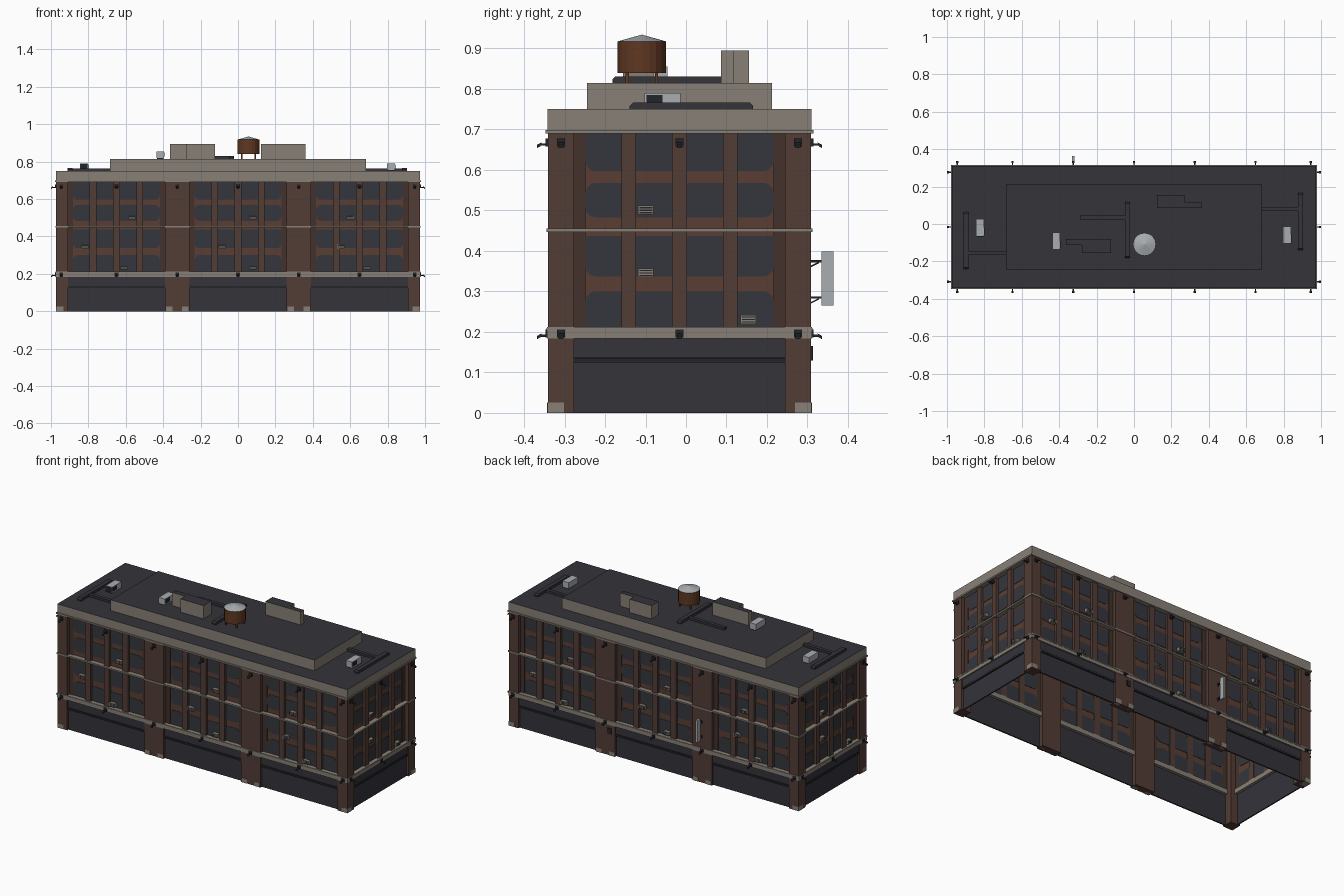
import bpy, bmesh, math
from mathutils import Matrix, Vector

if "Cube" in bpy.data.objects:
    bpy.data.objects.remove(bpy.data.objects["Cube"])

def material(name, r, g, b):
    m = bpy.data.materials.new(name)
    m.diffuse_color = (r, g, b, 1)
    m.use_nodes = True
    m.node_tree.nodes["Principled BSDF"].inputs["Base Color"].default_value = m.diffuse_color
    return m

BRICK = material("brick", .085, .045, .036)
DARK_BRICK = material("dark brick", .058, .031, .024)
SPANDREL = material("spandrel brick", .10, .048, .033)
STONE = material("stone", .245, .215, .18)
ROOF = material("dark roof", .034, .033, .042)
GLASS = material("window glass", .036, .037, .047)
METAL = material("light metal", .40, .42, .44)
IRON = material("black iron", .017, .018, .021)
WOOD = material("tank wood", .115, .040, .016)

X, HY, CY = .973, .325, -.016          # half width, half depth, centre of the body in y
parts = {}

def part(name, *mats):
    if name not in parts:
        parts[name] = (bmesh.new(), mats)
    return parts[name][0]

def prism(bm, pts, offset, M=Matrix()):
    """Extrude a polygon (list of 3D points) by an offset vector."""
    a = [bm.verts.new(M @ Vector(p)) for p in pts]
    b = [bm.verts.new(M @ (Vector(p) + Vector(offset))) for p in pts]
    n = len(a)
    bm.faces.new(a)
    bm.faces.new(b[::-1])
    for i in range(n):
        bm.faces.new((a[i], b[i], b[(i + 1) % n], a[(i + 1) % n]))

def box(bm, x0, x1, y0, y1, z0, z1, M=Matrix()):
    prism(bm, [(x0, y0, z0), (x1, y0, z0), (x1, y1, z0), (x0, y1, z0)], (0, 0, z1 - z0), M)

def ring(bm, out, z0, z1, t=.04):
    """Hollow band around the building, standing out from the walls."""
    x, y0, y1 = X + out, CY - HY - out, CY + HY + out
    box(bm, -x, x, y0, y0 + t, z0, z1)
    box(bm, -x, x, y1 - t, y1, z0, z1)
    box(bm, -x, -x + t, y0 + t, y1 - t, z0, z1)
    box(bm, x - t, x, y0 + t, y1 - t, z0, z1)

def window(M, c, y, z0, z1, low=True, high=True):
    """Wide glass plate with rounded corners, showing on both wall sides."""
    hw, r, pts = .232, .024, []
    for sx, sz, a0, rounded in ((1, 1, 0, high), (-1, 1, 90, high), (-1, -1, 180, low), (1, -1, 270, low)):
        cx, cz = c + sx * (hw - r), (z1 if sz > 0 else z0) - sz * r
        if rounded:
            for k in range(4):
                a = math.radians(a0 + 30 * k)
                pts.append((cx + r * math.cos(a), y, cz + r * math.sin(a)))
        else:
            pts.append((c + sx * hw, y, z1 if sz > 0 else z0))
    prism(part("windows", GLASS), pts, (0, .009, 0), M)

def window_unit(M, u, D, z):
    box(part("window_coolers", STONE), u - .019, u + .019, -D + .003, -D + .03, z, z + .022, M)
    for k in range(3):
        box(part("cooler_grilles", IRON), u - .016, u + .016, -D + .002, -D + .004,
            z + .003 + .006 * k, z + .006 + .006 * k, M)

def wall_lamp(M, u, D, z):
    bm = part("wall_lamps", IRON)
    box(bm, u - .010, u + .010, -D - .006, -D + .002, z, z + .020, M)
    box(bm, u - .003, u + .003, -D - .020, -D - .004, z + .002, z + .007, M)
    prism(bm, [(u - .006, -D - .016, z + .010), (u - .006, -D - .027, z + .004),
               (u - .006, -D - .027, z - .004), (u - .006, -D - .018, z + .001)], (.012, 0, 0), M)

def bay(M, c, D):
    """One bay: storefront, recessed wall, windows and piers."""
    w = .26
    front = part("storefronts", ROOF)
    box(front, c - w, c + w, -D + .012, -D + .02, 0, .185, M)
    box(front, c - w, c + w, -D + .006, -D + .014, .137, .185, M)
    box(part("storefront_rails", IRON), c - w, c + w, -D + .004, -D + .013, .124, .135, M)
    box(part("bay_walls", SPANDREL), c - w, c + w, -D + .025, -D + .03, .2, .70, M)
    for s in (-1, 1):
        a, b = sorted((c + s * .232, c + s * w))
        box(part("bay_edges", DARK_BRICK), a, b, -D + .021, -D + .032, .2, .69, M)
    for z0, z1, lo, hi in ((.597, .69, True, False), (.483, .568, True, True),
                           (.337, .437, True, False), (.205, .30, False, True)):
        window(M, c, -D + .023, z0, z1, lo, hi)
    for o in (-.125, 0, .125):
        box(part("piers", BRICK), c + o - .018, c + o + .018, -D + .008, -D + .035, .2, .69, M)

# four facades, each in a frame whose outward side is -y
long_units = [(-.567, .49), (-.818, .335), (-.61, .22), (.08, .49), (-.085, .335),
              (.08, .22), (.60, .49), (.55, .335), (.69, .22)]
short_units = [(-.083, .49), (-.083, .335), (.17, .22)]
for k in range(4):
    M = Matrix.Translation((0, CY, 0)) @ Matrix.Rotation(math.pi / 2 * k, 4, 'Z')
    is_long = k % 2 == 0
    D = HY if is_long else X
    for c in ((-.65, 0, .65) if is_long else (0,)):
        bay(M, c, D)
    for u, z in (long_units if is_long else short_units):
        window_unit(M, u, D, z)
    for u in ([-.945, -.65, -.325, 0, .325, .65, .945] if is_long else [-.293, 0, .293]):
        wall_lamp(M, u, D, .186)
        wall_lamp(M, u, D, .658)
    if is_long:
        for c in (-.325, .325):
            box(part("pillars", BRICK), c - .065, c + .065, -D, -D + .045, 0, .695, M)
            for s in (-1, 1):
                box(part("pillar_bases", STONE), c + s * .043 - .018, c + s * .043 + .018,
                    -D - .002, -D + .02, 0, .026, M)

# corner pillars with stone feet
for sx in (-1, 1):
    for sy in (-1, 1):
        xs = sorted((sx * X, sx * (X - .065)))
        ys = sorted((CY + sy * HY, CY + sy * (HY - .065)))
        box(part("pillars", BRICK), *xs, *ys, 0, .695)
        xs = sorted((sx * (X + .001), sx * (X - .04)))
        ys = sorted((CY + sy * (HY + .001), CY + sy * (HY - .04)))
        box(part("pillar_bases", STONE), *xs, *ys, 0, .026)

# stone bands around the building
bands = part("stone_bands", STONE)
ring(bands, .002, .184, .212)
ring(bands, .004, .203, .210)
ring(bands, .004, .447, .456)
ring(bands, .006, .690, .699)

# stepped roof, dark on top
roof = part("roof_blocks", STONE, ROOF)
box(roof, -X - .001, X + .001, CY - HY - .001, CY + HY + .001, .692, .75)
box(roof, -.684, .684, -.244, .212, .75, .815)
huts = part("stair_huts", STONE, ROOF)
prism(huts, [(.123, .155, .815), (.123, .086, .815), (.36, .086, .815), (.36, .117, .815),
             (.27, .117, .815), (.27, .155, .815)], (0, 0, .08))
prism(huts, [(-.364, -.08, .815), (-.364, -.112, .815), (-.278, -.112, .815), (-.278, -.155, .815),
             (-.123, -.155, .815), (-.123, -.08, .815)], (0, 0, .08))

# roof ducts: x, y range, arm x range, arm y, base height
for x, y0, y1, a0, a1, ay, z in ((.890, -.139, .166, .684, .88, .08, .75),
                                 (-.898, -.24, .064, -.89, -.684, -.155, .75),
                                 (-.035, -.182, .118, -.289, -.04, .035, .815)):
    ducts = part("roof_ducts", ROOF)
    prism(ducts, [(x - .013, y0, z), (x - .013, y1, z), (x - .013, y1, z + .008),
                  (x - .013, y1 - .008, z + .016), (x - .013, y0 + .008, z + .016),
                  (x - .013, y0, z + .008)], (.026, 0, 0))
    box(ducts, a0, a1, ay - .011, ay + .011, z, z + .014)

# rooftop cooling units with a grille on one half
for x, y, z in ((-.823, -.018, .75), (-.416, -.091, .815), (.818, -.058, .75)):
    box(part("roof_coolers", METAL), x - .021, x + .021, y - .045, y + .045, z + .004, z + .040)
    box(part("cooler_feet", IRON), x - .017, x + .017, y - .04, y + .04, z, z + .004)
    box(part("cooler_grilles", IRON), x + .020, x + .023, y - .04, y, z + .012, z + .035)
box(part("cooler_grilles", IRON), -.841, -.805, -.066, -.062, .757, .787)

# water tank on legs
tx, ty = .056, -.109
for name, mat, r0, r1, z0, z1 in (("water_tank", WOOD, .060, .060, .840, .917),
                                  ("tank_roof", METAL, .061, .001, .917, .934)):
    bmesh.ops.create_cone(part(name, mat), cap_ends=True, segments=20, radius1=r0, radius2=r1,
                          depth=z1 - z0, matrix=Matrix.Translation((tx, ty, (z0 + z1) / 2)))
for sx in (-1, 1):
    for sy in (-1, 1):
        box(part("tank_legs", WOOD), tx + sx * .036 - .004, tx + sx * .036 + .004,
            ty + sy * .036 - .004, ty + sy * .036 + .004, .815, .842)

# hanging sign board and small meter boxes on the back
yb = CY + HY
box(part("sign_board", METAL), -.331, -.319, yb + .026, yb + .055, .265, .398)
for z in (.282, .372):
    box(part("sign_brackets", IRON), -.328, -.322, yb - .002, yb + .03, z, z + .005)
    prism(part("sign_brackets", IRON), [(-.327, yb, z - .012), (-.327, yb, z - .008),
                                        (-.327, yb + .02, z + .002), (-.327, yb + .02, z - .002)], (.004, 0, 0))
box(part("meter_boxes", IRON), .285, .31, yb - .002, yb + .005, .13, .165)

# turn every part into an object, roofed parts get their top faces dark
for name, (bm, mats) in parts.items():
    bmesh.ops.recalc_face_normals(bm, faces=bm.faces[:])
    if len(mats) > 1:
        for f in bm.faces:
            f.material_index = 1 if f.normal.z > .9 else 0
    me = bpy.data.meshes.new(name)
    bm.to_mesh(me)
    bm.free()
    for m in mats:
        me.materials.append(m)
    ob = bpy.data.objects.new(name, me)
    bpy.context.collection.objects.link(ob)
